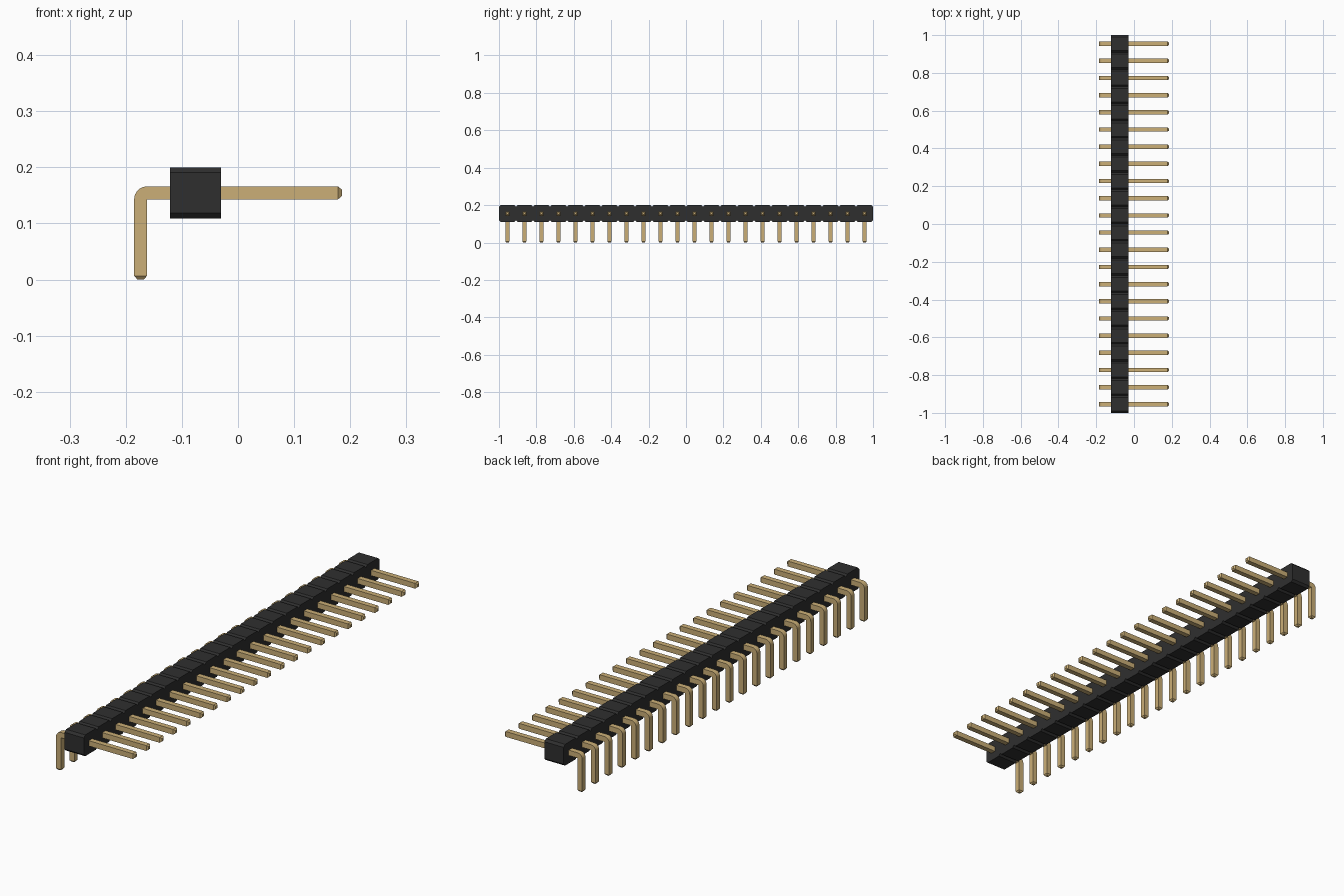
import bpy
import bmesh
import math
from mathutils import Vector

cube = bpy.data.objects.get("Cube")
if cube:
    bpy.data.objects.remove(cube, do_unlink=True)

COUNT = 22
PITCH = 2 / COUNT
HALF = 0.0114                      # half of the pin thickness
BODY_X = (-0.121, -0.03)
BODY_Z = (0.109, 0.2)
CHAMFER = 0.0095
PIN_Z = 0.1545
LEG_X = -0.1736
TIP_X = 0.185
TAPER = 0.0065


def make_material(name, color, roughness):
    mat = bpy.data.materials.new(name)
    mat.use_nodes = True
    mat.diffuse_color = color
    bsdf = mat.node_tree.nodes["Principled BSDF"]
    bsdf.inputs["Base Color"].default_value = color
    bsdf.inputs["Roughness"].default_value = roughness
    return mat


def finish(bm, name, mat):
    bmesh.ops.recalc_face_normals(bm, faces=bm.faces)
    mesh = bpy.data.meshes.new(name)
    bm.to_mesh(mesh)
    bm.free()
    mesh.materials.append(mat)
    obj = bpy.data.objects.new(name, mesh)
    bpy.context.collection.objects.link(obj)
    return obj


black = make_material("black plastic", (0.028, 0.028, 0.028, 1), 0.6)
gold = make_material("gold metal", (0.6, 0.43, 0.185, 1), 0.5)


# Housing: a notched strip outline, extruded across x
def edge_line(z_edge, z_inner):
    points = []
    for i in range(COUNT):
        y = -1 + i * PITCH
        points += [(y, z_inner), (y + CHAMFER, z_edge), (y + PITCH - CHAMFER, z_edge)]
    return points + [(1, z_inner)]


bottom = edge_line(BODY_Z[0], BODY_Z[0] + CHAMFER)
top = edge_line(BODY_Z[1], BODY_Z[1] - CHAMFER)
bm = bmesh.new()
outline = bm.faces.new([bm.verts.new((BODY_X[0], y, z)) for y, z in bottom + top[::-1]])
extruded = bmesh.ops.extrude_face_region(bm, geom=[outline])["geom"]
bmesh.ops.translate(bm, vec=(BODY_X[1] - BODY_X[0], 0, 0),
                    verts=[g for g in extruded if isinstance(g, bmesh.types.BMVert)])
finish(bm, "housing", black)


# Bent pin: square sections swept from the leg tip, round the bend, to the long tip
def section(center, across, scale=1.0):
    return [Vector(center) + across * (HALF * scale * a) + Vector((0, HALF * scale * b, 0))
            for a, b in ((-1, -1), (1, -1), (1, 1), (-1, 1))]


left, up = Vector((-1, 0, 0)), Vector((0, 0, 1))
sections = [section((LEG_X, 0, 0), left, 0.5), section((LEG_X, 0, TAPER), left)]
corner = Vector((LEG_X + HALF, 0, PIN_Z - HALF))
STEPS = 8
for s in range(STEPS + 1):
    angle = math.pi / 2 * s / STEPS
    across = left * math.cos(angle) + up * math.sin(angle)
    sections.append(section(corner + across * HALF, across))
sections += [section((TIP_X - TAPER, 0, PIN_Z), up), section((TIP_X, 0, PIN_Z), up, 0.5)]

bm = bmesh.new()
rings = [[bm.verts.new(p) for p in sec] for sec in sections]
for a, b in zip(rings, rings[1:]):
    for k in range(4):
        n = (k + 1) % 4
        bm.faces.new((a[k], a[n], b[n], b[k]))
bm.faces.new(rings[0])
bm.faces.new(rings[-1])
bmesh.ops.remove_doubles(bm, verts=bm.verts, dist=0.0001)
first_pin = finish(bm, "pin_1", gold)

bpy.ops.object.select_all(action="DESELECT")
first_pin.select_set(True)
bpy.context.view_layer.objects.active = first_pin
bpy.ops.object.shade_smooth_by_angle(angle=math.radians(25))

# Row of pins sharing one mesh
for i in range(COUNT):
    pin = first_pin
    if i:
        pin = first_pin.copy()
        pin.name = f"pin_{i + 1}"
        bpy.context.collection.objects.link(pin)
    pin.location.y = -1 + (i + 0.5) * PITCH
